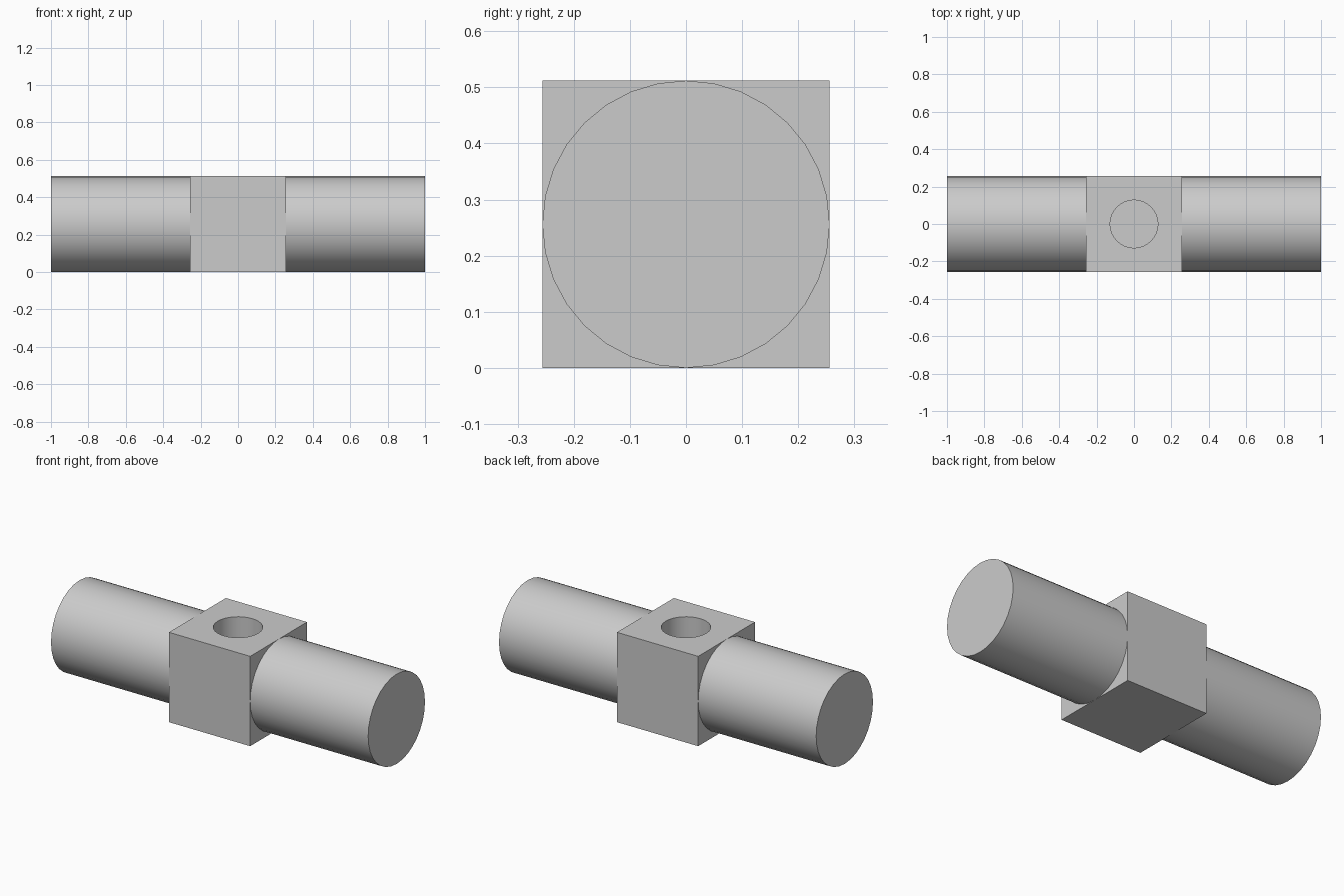
import bpy
import math

HALF = 0.256            # half width of the block and radius of the arms
HOLE_RADIUS = 0.128
HOLE_DEPTH = 0.256
ARM_START, ARM_END = 0.24, 1.0

if "Cube" in bpy.data.objects:
    bpy.data.objects.remove(bpy.data.objects["Cube"], do_unlink=True)

# Single plain grey
grey = bpy.data.materials.new("plain_grey")
grey.use_nodes = True
colour = (0.6, 0.6, 0.6, 1)
grey.diffuse_color = colour
grey.node_tree.nodes["Principled BSDF"].inputs["Base Color"].default_value = colour


def cylinder(name, radius, depth, location, rotation=(0, 0, 0)):
    bpy.ops.mesh.primitive_cylinder_add(
        vertices=32, radius=radius, depth=depth, location=location, rotation=rotation)
    obj = bpy.context.object
    obj.name = name
    return obj


def finish(obj):
    obj.data.materials.clear()
    obj.data.materials.append(grey)
    bpy.ops.object.select_all(action="DESELECT")
    obj.select_set(True)
    bpy.context.view_layer.objects.active = obj
    bpy.ops.object.shade_smooth_by_angle(angle=math.radians(30))


# Centre block with a blind round socket in its top
bpy.ops.mesh.primitive_cube_add(size=2 * HALF, location=(0, 0, HALF))
block = bpy.context.object
block.name = "centre_block"

margin = 0.1
cutter = cylinder("socket_cutter", HOLE_RADIUS, HOLE_DEPTH + margin,
                  (0, 0, 2 * HALF - HOLE_DEPTH + (HOLE_DEPTH + margin) / 2))
cutter.hide_render = True
cut = block.modifiers.new("socket", "BOOLEAN")
cut.operation = "DIFFERENCE"
cut.solver = "EXACT"
cut.object = cutter
bpy.context.view_layer.objects.active = block
bpy.ops.object.modifier_apply(modifier=cut.name)
bpy.data.objects.remove(cutter, do_unlink=True)
finish(block)

# Round arms on both sides
for side, name in ((1, "left_arm"), (-1, "right_arm")):
    arm = cylinder(name, HALF, ARM_END - ARM_START,
                   (side * (ARM_START + ARM_END) / 2, 0, HALF),
                   (0, math.pi / 2, 0))
    finish(arm)
